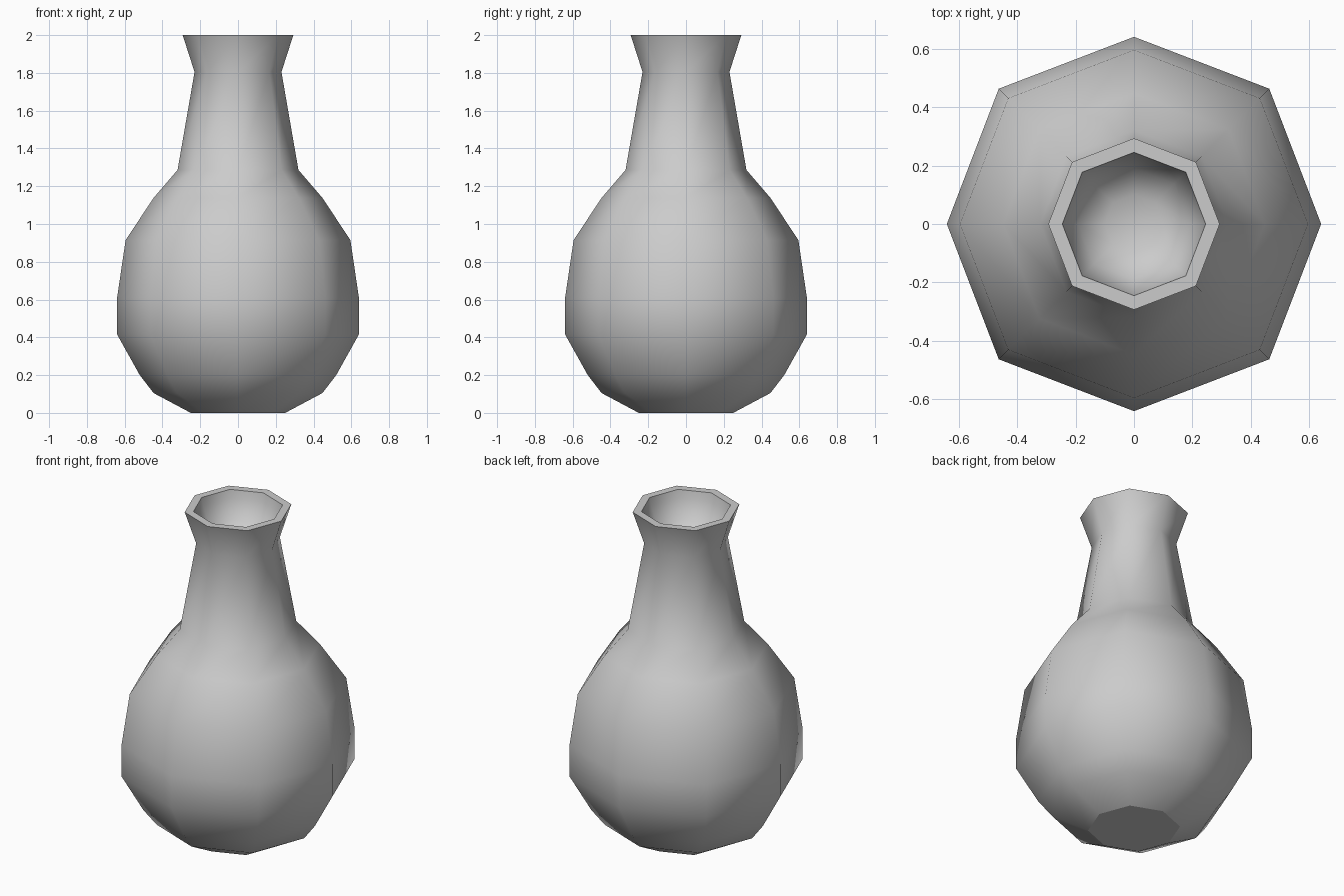
import bpy, bmesh, math

cube = bpy.data.objects.get("Cube")
if cube:
    bpy.data.objects.remove(cube)

SIDES = 8


def make_material(name, colour):
    mat = bpy.data.materials.new(name)
    mat.use_nodes = True
    mat.diffuse_color = colour
    bsdf = next(n for n in mat.node_tree.nodes if n.type == "BSDF_PRINCIPLED")
    bsdf.inputs["Base Color"].default_value = colour
    return mat


def ring(bm, radius, z):
    """Octagon whose diagonal corners stand out slightly."""
    verts = []
    for i in range(SIDES):
        a = i * math.tau / SIDES
        r = radius * (1.022 if i % 2 else 1.0)
        verts.append(bm.verts.new((r * math.cos(a), r * math.sin(a), z)))
    return verts


# Outer wall from foot to lip, then the inside of the mouth
outer = [(0.25, 0), (0.447, 0.105), (0.52, 0.2), (0.64, 0.415), (0.64, 0.61),
         (0.595, 0.915), (0.447, 1.138), (0.32, 1.286), (0.23, 1.805), (0.293, 2)]
inner = [(0.245, 2), (0.235, 1.95), (0.19, 1.84), (0.1, 1.79)]

bm = bmesh.new()
rings = [ring(bm, r, z) for r, z in outer + inner]
for low, high in zip(rings, rings[1:]):
    for i in range(SIDES):
        j = (i + 1) % SIDES
        bm.faces.new((low[i], low[j], high[j], high[i]))

# Flat base and floor of the mouth
bm.faces.new(rings[0][::-1])
bm.faces.new(rings[-1])
bmesh.ops.recalc_face_normals(bm, faces=bm.faces[:])

# Smooth everywhere except around the base and the lip
for face in bm.faces:
    face.smooth = True
lip = len(outer) - 1
for loop in (rings[0], rings[lip], rings[lip + 1]):
    for i in range(SIDES):
        bm.edges.get((loop[i], loop[(i + 1) % SIDES])).smooth = False

mesh = bpy.data.meshes.new("vase")
bm.to_mesh(mesh)
bm.free()
mesh.materials.append(make_material("light_grey", (0.6, 0.6, 0.6, 1)))
vase = bpy.data.objects.new("vase", mesh)
bpy.context.collection.objects.link(vase)
